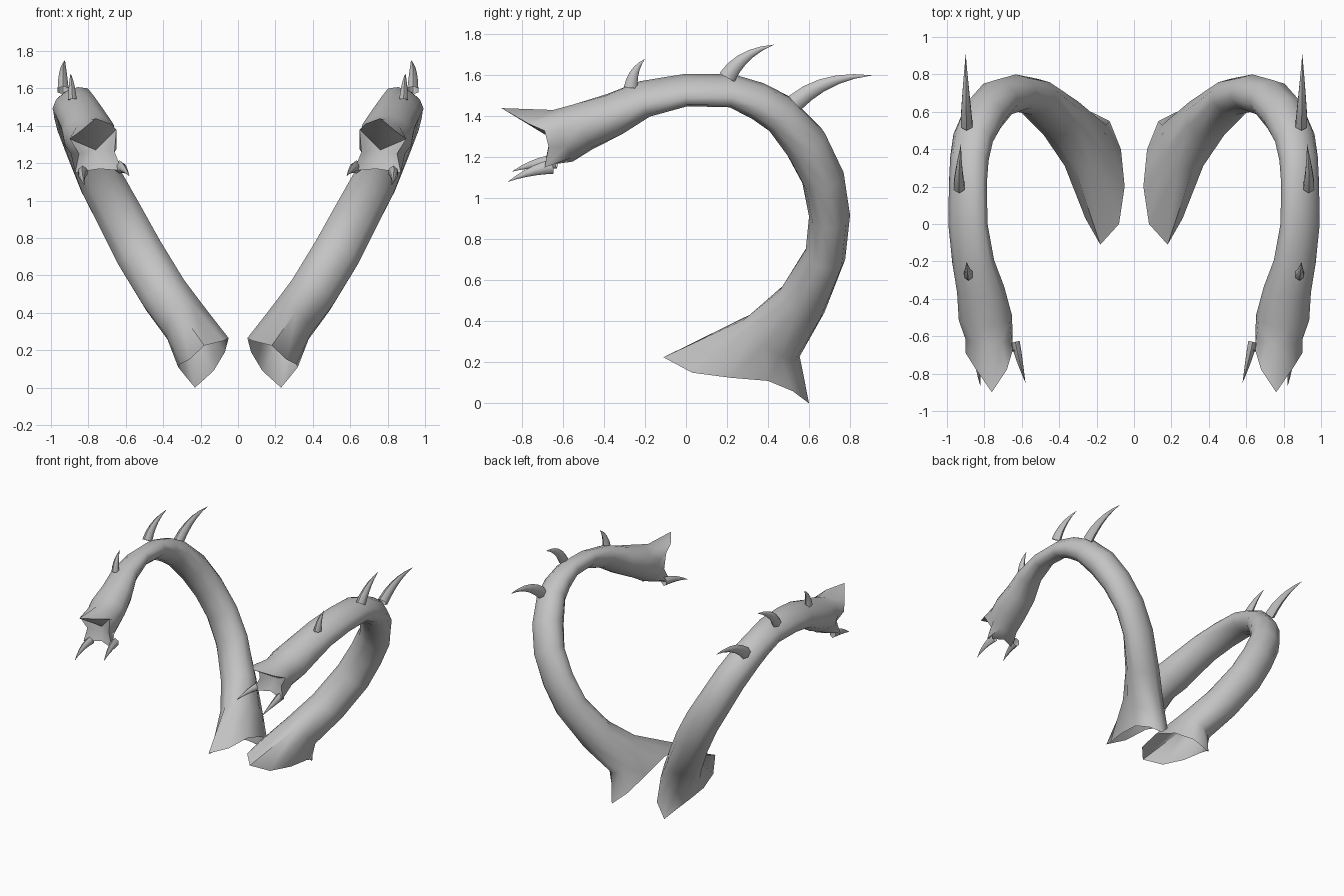
import bpy
import bmesh
from math import sin, cos, pi, radians
from mathutils import Vector

SIDES = 10

old = bpy.data.objects.get("Cube")
if old:
    bpy.data.objects.remove(old, do_unlink=True)

grey = bpy.data.materials.new("plain grey")
grey.use_nodes = True
colour = (0.55, 0.55, 0.55, 1)
grey.diffuse_color = colour
grey.node_tree.nodes["Principled BSDF"].inputs["Base Color"].default_value = colour


def skin(bm, loops):
    """Bridge a list of equally long vertex loops with quads."""
    for low, high in zip(loops, loops[1:]):
        count = len(low)
        for i in range(count):
            j = (i + 1) % count
            bm.faces.new((low[i], low[j], high[j], high[i]))


def add_loop(bm, points):
    return [bm.verts.new(p) for p in points]


def cap(bm, loop, tip):
    """Close a loop with a fan of triangles to one point."""
    end = bm.verts.new(tip)
    for i, vert in enumerate(loop):
        bm.faces.new((vert, loop[(i + 1) % len(loop)], end))


def finish(name, bm, angle):
    """Turn the bmesh into a smooth, mirrored object."""
    bmesh.ops.recalc_face_normals(bm, faces=bm.faces)
    mesh = bpy.data.meshes.new(name)
    bm.to_mesh(mesh)
    bm.free()
    mesh.materials.append(grey)
    obj = bpy.data.objects.new(name, mesh)
    bpy.context.collection.objects.link(obj)
    bpy.ops.object.select_all(action="DESELECT")
    obj.select_set(True)
    bpy.context.view_layer.objects.active = obj
    bpy.ops.object.shade_smooth_by_angle(angle=radians(angle))
    mirror = obj.modifiers.new("Mirror", "MIRROR")
    mirror.use_axis[0] = True
    return obj


# Flared opening at the foot of the neck, starting from its back corner
foot_rim = [
    (.23, .60, 0), (.28, .52, .06), (.32, .40, .11), (.31, .22, .125),
    (.26, .03, .15), (.18, -.11, .225), (.08, 0, .25), (.05, .2, .265),
    (.07, .40, .19), (.13, .55, .09),
]

# Neck sections: centre, depth radius, width radius, sideways lean in degrees
neck = [
    ((.26, .42, .32), .17, .135, 30),
    ((.39, .565, .495), .125, .135, 30),
    ((.53, .68, .725), .10, .135, 30),
    ((.63, .70, .915), .10, .13, 30),
    ((.73, .668, 1.10), .105, .125, 30),
    ((.80, .585, 1.265), .11, .12, 30),
    ((.86, .46, 1.41), .095, .115, 30),
    ((.88, .35, 1.475), .085, .11, 30),
    ((.888, .22, 1.525), .07, .11, 30),
    ((.888, 0, 1.528), .065, .115, 30),
    ((.86, -.2, 1.485), .08, .12, 28),
    ((.82, -.35, 1.41), .105, .13, 20),
    ((.795, -.5, 1.35), .12, .145, 10),
    ((.775, -.6, 1.305), .135, .13, 5),
]

# Mouth opening, starting from the tip of the upper lip
mouth_rim = [
    (.76, -.90, 1.44), (.85, -.77, 1.365), (.90, -.69, 1.33),
    (.85, -.67, 1.25), (.87, -.69, 1.15), (.74, -.65, 1.17),
    (.62, -.69, 1.16), (.66, -.67, 1.26), (.65, -.68, 1.38),
    (.68, -.78, 1.41),
]

# Neck and head skin
bm = bmesh.new()
loops = [add_loop(bm, foot_rim)]
centres = [Vector((.19, .25, .14))] + [Vector(s[0]) for s in neck] + [Vector((.765, -.72, 1.27))]
for k, (centre, depth, width, lean) in enumerate(neck, start=1):
    along = (centres[k + 1] - centres[k - 1]).normalized()
    side = Vector((cos(radians(lean)), 0, -sin(radians(lean))))
    out = along.cross(side).normalized()
    turns = [2 * pi * i / SIDES for i in range(SIDES)]
    loops.append(add_loop(bm, [
        centres[k] + out * depth * cos(t) + side * width * sin(t) for t in turns]))
loops.append(add_loop(bm, mouth_rim))

# Hollow of the mouth
middle = Vector((.76, -.62, 1.27))
inner = [Vector(p).lerp(middle, .2) for p in mouth_rim]
loops.append(add_loop(bm, inner))
skin(bm, loops)
cap(bm, loops[-1], middle)
finish("neck_and_head", bm, 60)


def horn(name, base, bend, tip, radius, sides=6):
    """A curved, tapering spike along a quadratic curve."""
    base, bend, tip = Vector(base), Vector(bend), Vector(tip)
    bm = bmesh.new()
    rings = []
    steps = 5
    for k in range(steps):
        t = k / steps
        centre = base.lerp(bend, t).lerp(bend.lerp(tip, t), t)
        along = (bend - base).lerp(tip - bend, t).normalized()
        across = along.cross(Vector((1, 0, 0))).normalized()
        other = along.cross(across)
        size = radius * (1 - t ** 1.3)
        rings.append(add_loop(bm, [
            centre + size * (across * cos(2 * pi * i / sides)
                             + other * .8 * sin(2 * pi * i / sides))
            for i in range(sides)]))
    skin(bm, rings)
    cap(bm, rings[-1], tip)
    finish(name, bm, 60)


# Spikes along the back of the neck
horn("large_spike", (.895, .53, 1.465), (.90, .68, 1.60), (.90, .91, 1.60), .045)
horn("middle_spike", (.935, .20, 1.59), (.94, .27, 1.71), (.925, .43, 1.75), .042)
horn("small_spike", (.885, -.27, 1.54), (.89, -.26, 1.63), (.895, -.2, 1.68), .033)

# Fangs on the lower jaw
horn("outer_fang", (.83, -.65, 1.155), (.84, -.76, 1.14), (.82, -.87, 1.08), .035)
horn("inner_fang", (.635, -.63, 1.18), (.61, -.74, 1.18), (.58, -.85, 1.13), .035)
